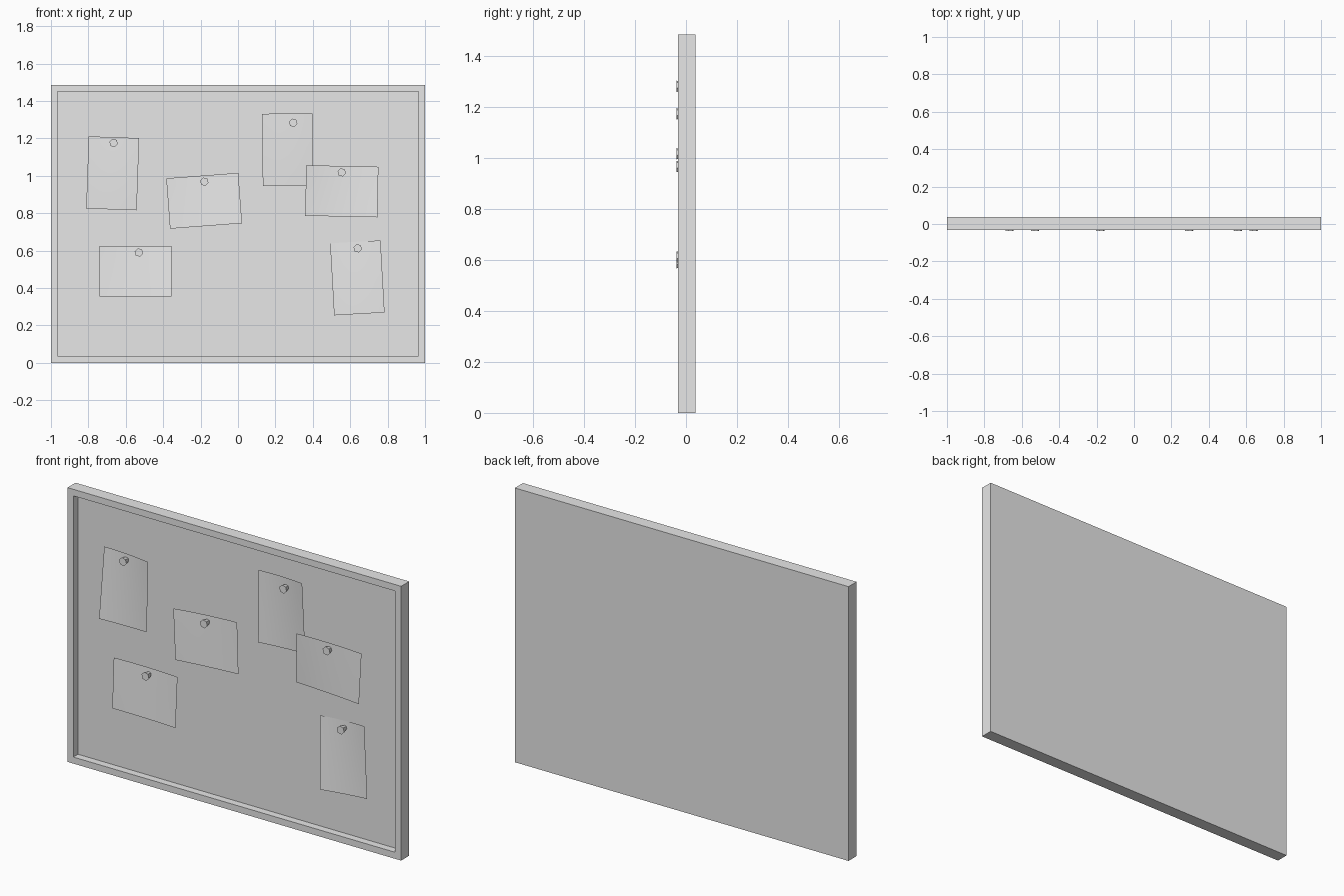
import bpy, bmesh, math
from mathutils import Matrix, Vector

cube = bpy.data.objects.get("Cube")
if cube:
    bpy.data.objects.remove(cube, do_unlink=True)

grey = bpy.data.materials.new("plain_grey")
grey.use_nodes = True
grey.diffuse_color = (0.8, 0.8, 0.8, 1)
grey.node_tree.nodes["Principled BSDF"].inputs["Base Color"].default_value = (0.8, 0.8, 0.8, 1)

HEIGHT = 1.486
FRONT, BACK, RECESS = -0.032, 0.037, 0.04
PIN_FRONT = -0.037
SHORT, LONG = 0.27, 0.386


def finish(name, bm, smooth=False):
    mesh = bpy.data.meshes.new(name)
    for face in bm.faces:
        face.smooth = smooth
    bm.to_mesh(mesh)
    bm.free()
    mesh.materials.append(grey)
    obj = bpy.data.objects.new(name, mesh)
    bpy.context.collection.objects.link(obj)
    return obj


def make_board():
    # Box with its front face inset for the frame and pushed back for the panel
    bm = bmesh.new()
    place = Matrix.Translation((0, (FRONT + BACK) / 2, HEIGHT / 2))
    size = Matrix.Diagonal((2, BACK - FRONT, HEIGHT, 1))
    bmesh.ops.create_cube(bm, size=1, matrix=place @ size)
    bm.normal_update()
    front = min(bm.faces, key=lambda f: f.normal.y)
    bmesh.ops.inset_region(bm, faces=[front], thickness=0.05)
    panel = bmesh.ops.extrude_discrete_faces(bm, faces=[front])["faces"][0]
    bmesh.ops.translate(bm, verts=panel.verts, vec=(0, RECESS, 0))
    finish("board_frame", bm)


def make_paper(name, x, z, width, height, angle, depths, steps=8):
    # Curled sheet: corner depths run top left, top right, bottom right, bottom left
    tl, tr, br, bl = depths
    turn = Matrix.Rotation(-math.radians(angle), 3, "Y")
    bm = bmesh.new()
    rows = []
    for j in range(steps + 1):
        v = j / steps
        row = []
        for i in range(steps + 1):
            u = i / steps
            y = (1 - v) * (tl + (tr - tl) * u) + v * (bl + (br - bl) * u)
            y += 0.028 * u * (1 - u) * (1 - v / 2)
            flat = turn @ Vector(((u - 0.5) * width, 0, (0.5 - v) * height))
            row.append(bm.verts.new((x + flat.x, y, z + flat.z)))
        rows.append(row)
    for upper, lower in zip(rows, rows[1:]):
        for i in range(steps):
            bm.faces.new((upper[i], lower[i], lower[i + 1], upper[i + 1]))
    finish(name, bm, smooth=True)


def make_pin(name, x, z):
    # Tapered six-sided pin, wide end to the front
    back = FRONT + RECESS
    bm = bmesh.new()
    place = Matrix.Translation((x, (PIN_FRONT + back) / 2, z))
    bmesh.ops.create_cone(bm, cap_ends=True, segments=6, radius1=0.01, radius2=0.023,
                          depth=back - PIN_FRONT,
                          matrix=place @ Matrix.Rotation(math.pi / 2, 4, "X")
                          @ Matrix.Rotation(0.25, 4, "Z"))
    finish(name, bm)


make_board()

# Notes: centre, upright or not, tilt, corner depths, pin position
notes = [
    ("upper_left", -0.67, 1.013, True, -2, (-0.005, -0.014, -0.008, -0.03), (-0.665, 1.175)),
    ("middle", -0.181, 0.866, False, 4.3, (-0.006, -0.01, -0.027, -0.017), (-0.18, 0.968)),
    ("lower_left", -0.548, 0.489, False, 0, (-0.005, -0.011, -0.028, -0.018), (-0.53, 0.59)),
    ("upper_right", 0.265, 1.14, True, 0.9, (-0.005, -0.018, 0, -0.017), (0.295, 1.283)),
    ("overlapping", 0.555, 0.917, False, -1.2, (-0.02, -0.015, -0.029, -0.011), (0.555, 1.018)),
    ("lower_right", 0.638, 0.454, True, 3.2, (0, -0.007, -0.013, -0.03), (0.64, 0.612)),
]
for label, x, z, upright, angle, depths, pin in notes:
    width, height = (SHORT, LONG) if upright else (LONG, SHORT)
    make_paper(label + "_paper", x, z, width, height, angle, depths)
    make_pin(label + "_pin", *pin)
